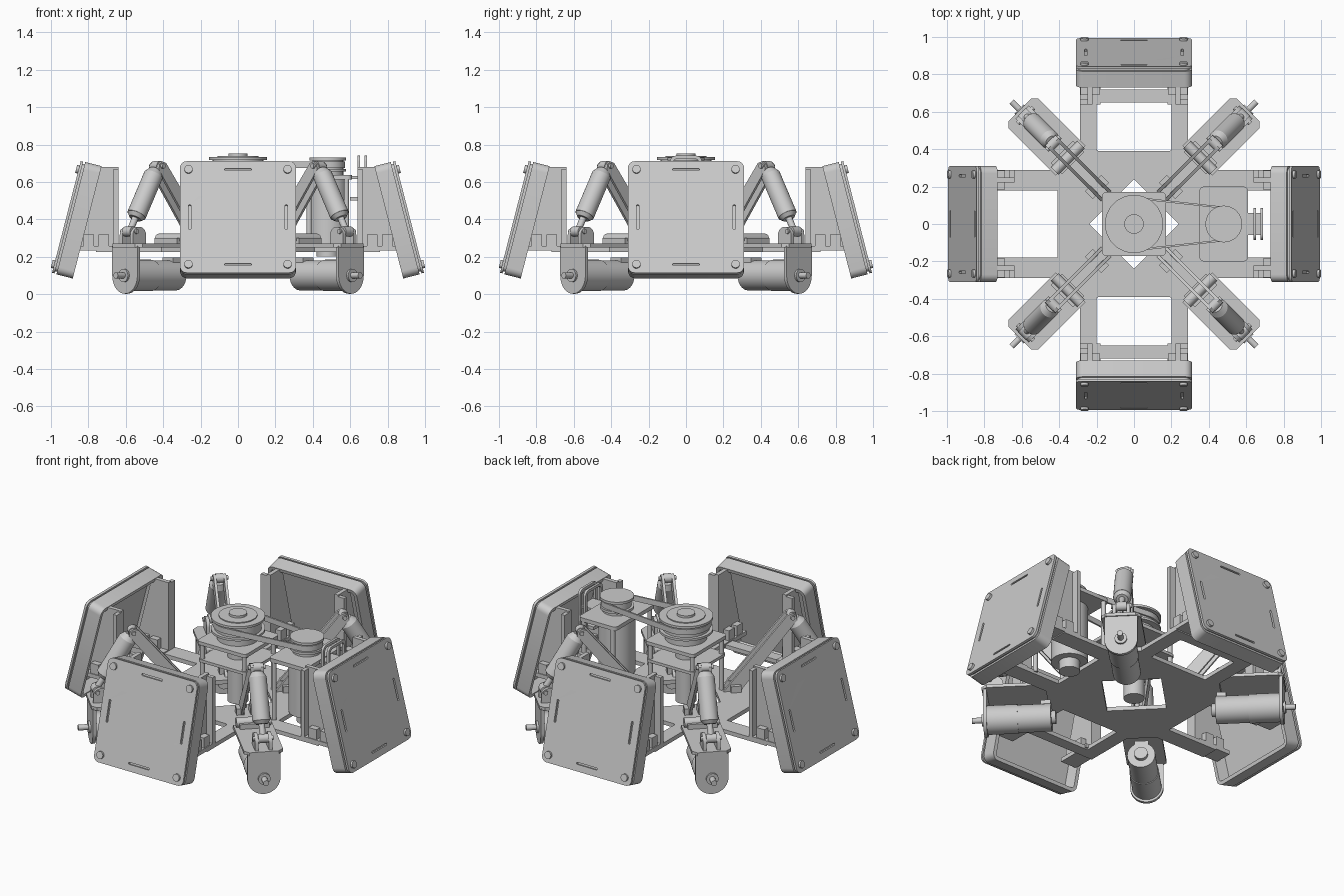
import bpy, bmesh, math
from mathutils import Matrix, Vector

if "Cube" in bpy.data.objects:
    bpy.data.objects.remove(bpy.data.objects["Cube"])

I = Matrix.Identity(4)
SIDE = Matrix(((1, 0, 0, 0), (0, 0, -1, 0), (0, 1, 0, 0), (0, 0, 0, 1)))   # profile drawn in x-z, depth along -y
FACE = Matrix(((0, 0, 1, 0), (1, 0, 0, 0), (0, 1, 0, 0), (0, 0, 0, 1)))    # profile drawn in y-z, depth along +x


def finish(name, bm, M):
    bmesh.ops.transform(bm, matrix=M, verts=bm.verts)
    me = bpy.data.meshes.new(name)
    bm.to_mesh(me)
    bm.free()
    ob = bpy.data.objects.new(name, me)
    bpy.context.collection.objects.link(ob)
    bpy.ops.object.select_all(action='DESELECT')
    ob.select_set(True)
    bpy.context.view_layer.objects.active = ob
    bpy.ops.object.shade_smooth_by_angle(angle=math.radians(35))
    return ob


def box(name, x0, x1, y0, y1, z0, z1, M=I):
    bm = bmesh.new()
    bmesh.ops.create_cube(bm, size=1)
    bmesh.ops.scale(bm, vec=(x1 - x0, y1 - y0, z1 - z0), verts=bm.verts)
    bmesh.ops.translate(bm, vec=((x0 + x1) / 2, (y0 + y1) / 2, (z0 + z1) / 2), verts=bm.verts)
    return finish(name, bm, M)


def cyl(name, p, q, r, M=I, n=32, r2=None):
    p, q = Vector(p), Vector(q)
    d = q - p
    L = Matrix.Translation((p + q) / 2) @ d.to_track_quat('Z', 'Y').to_matrix().to_4x4()
    bm = bmesh.new()
    bmesh.ops.create_cone(bm, cap_ends=True, segments=n, radius1=r, radius2=r if r2 is None else r2, depth=d.length)
    return finish(name, bm, M @ L)


def plate(name, outlines, z0, z1, M=I):
    """Extruded outline; any further outlines are holes."""
    cu = bpy.data.curves.new(name, 'CURVE')
    cu.dimensions, cu.fill_mode, cu.extrude = '2D', 'BOTH', (z1 - z0) / 2
    for pts in outlines:
        s = cu.splines.new('POLY')
        s.points.add(len(pts) - 1)
        for pt, c in zip(s.points, pts):
            pt.co = (c[0], c[1], 0, 1)
        s.use_cyclic_u = True
    tmp = bpy.data.objects.new(name + "_outline", cu)
    bpy.context.collection.objects.link(tmp)
    bpy.context.view_layer.update()
    bm = bmesh.new()
    bm.from_mesh(tmp.evaluated_get(bpy.context.evaluated_depsgraph_get()).to_mesh())
    bpy.data.objects.remove(tmp)
    bmesh.ops.remove_doubles(bm, verts=bm.verts, dist=1e-5)
    bmesh.ops.recalc_face_normals(bm, faces=bm.faces)
    return finish(name, bm, M @ Matrix.Translation((0, 0, (z0 + z1) / 2)))


def rr(hx, hy, r, cx=0, cy=0, n=5):
    """Rounded rectangle outline."""
    out = []
    for k, (sx, sy) in enumerate(((1, 1), (-1, 1), (-1, -1), (1, -1))):
        for i in range(n + 1):
            a = math.pi / 2 * (k + i / n)
            out.append((cx + sx * (hx - r) + r * math.cos(a), cy + sy * (hy - r) + r * math.sin(a)))
    return out


def rotz(deg):
    return Matrix.Rotation(math.radians(deg), 4, 'Z')


# Cross-shaped chassis plate with windows and a diamond opening
quarter = [(.76, -.29), (.76, -.18), (.41, -.18), (.41, .18), (.76, .18), (.76, .29), (.41, .29), (.29, .41),
           (.29, .72), (-.29, .72), (-.29, .41), (-.41, .29)]
outline = quarter + [(-x, -y) for x, y in quarter]
chassis_holes = [rr(.2, .13, .012, 0, s * .52) for s in (1, -1)] + [[(.24, 0), (0, .24), (-.24, 0), (0, -.24)]]
plate("chassis_plate", [outline] + chassis_holes, .225, .25)


def armour(M):
    s, c = .249, .9685
    A = M @ Matrix(((0, -s, c, .85), (1, 0, 0, 0), (0, c, s, .395), (0, 0, 0, 1)))
    # hollow tray, open toward the robot
    bm = bmesh.new()
    f = bm.faces.new([bm.verts.new((x, y, -.045)) for x, y in rr(.31, .31, .04)])
    ext = bmesh.ops.extrude_face_region(bm, geom=[f])
    top = [v for v in ext['geom'] if isinstance(v, bmesh.types.BMVert)]
    bmesh.ops.translate(bm, vec=(0, 0, .09), verts=top)
    bmesh.ops.recalc_face_normals(bm, faces=bm.faces)
    back = min((g for g in bm.faces if len(g.verts) > 4), key=lambda g: g.calc_center_median().z)
    bmesh.ops.inset_region(bm, faces=[back], thickness=.022)
    r = bmesh.ops.inset_region(bm, faces=[back], thickness=.012)
    bmesh.ops.translate(bm, vec=(0, 0, .07), verts=back.verts)
    finish("armour_tray", bm, A)
    # outer cover with slots
    slots = [rr(.072, .006, .0055, 0, t * .262) for t in (1, -1)] + [rr(.006, .068, .0055, t * .258, 0) for t in (1, -1)]
    plate("armour_cover", [rr(.31, .308, .035)] + slots, .056, .070, A)
    plate("armour_seal", [rr(.296, .296, .03)], .044, .057, A)
    for u in (-.265, .265):
        for v in (-.262, .262):
            cyl("armour_screw", (u, v, .065), (u, v, .083), .022, A, 20)
    # gussets and feet tying the panel to the chassis
    for t in (-1, 1):
        y = t * .235
        plate("armour_gusset", [[(.64, .25), (.64, .68), (.755, .68), (.865, .25)]], -y - .013, -y + .013, M @ SIDE)
        box("gusset_flange", .64, .665, min(y, t * .29), max(y, t * .29), .25, .67, M)
        box("gusset_foot", .64, .86, y - .055, y + .055, .232, .257, M)
        for x in (.69, .77):
            box("gusset_tab", x, x + .055, y - .05, y + .05, .257, .32, M)


def drive_unit(M):
    # hinged swing pad
    pad = [(.48, -.113), (.834, -.113), (.863, -.085), (.863, .085), (.834, .113), (.48, .113)]
    plate("swing_pad", [pad], .25, .27, M)
    box("hinge_block", .46, .545, -.085, .085, .265, .30, M)
    cyl("hinge_pin", (.5, -.1, .295), (.5, .1, .295), .028, M)
    for t in (-1, 1):
        box("hinge_lug", .25, .31, t * .04 - .022, t * .04 + .022, .25, .29, M)
    # wheel motor with its round-bottomed mount
    arc = [(-.095 * math.cos(a), .1 - .098 * math.sin(a)) for a in [math.pi * i / 20 for i in range(21)]]
    plate("motor_mount", [arc + [(.095, .258), (-.095, .258)]], .836, .856, M @ FACE)
    cyl("motor_gearbox", (.66, 0, .1), (.838, 0, .1), .084, M, 40)
    cyl("motor_body", (.47, 0, .1), (.66, 0, .1), .08, M, 40)
    cyl("motor_end_cap", (.445, 0, .1), (.47, 0, .1), .038, M)
    box("motor_connector", .475, .53, -.04, .04, .165, .195, M)
    cyl("motor_boss", (.85, 0, .1), (.868, 0, .1), .035, M)
    cyl("motor_shaft", (.86, 0, .1), (.925, 0, .1), .017, M, 20)
    # clevis at the shock foot
    clevis = [(.745, .26), (.845, .26)] + [(.795 + .05 * math.cos(a), .315 + .045 * math.sin(a))
                                          for a in [math.pi * i / 10 for i in range(11)]]
    for t in (-.04, .04):
        plate("shock_clevis", [clevis], t - .01, t + .01, M @ SIDE)
    # shock absorber
    lo, hi = Vector((.82, 0, .335)), Vector((.61, 0, .685))
    at = lo.lerp
    cyl("shock_rod", lo, at(hi, .4), .018, M, 20)
    cyl("shock_lower_collar", at(hi, .2), at(hi, .25), .034, M, r2=.05)
    cyl("shock_body", at(hi, .25), at(hi, .86), .052, M)
    cyl("shock_top_cap", at(hi, .86), at(hi, .94), .052, M, r2=.032)
    cyl("shock_top_eye", (hi.x, -.022, hi.z), (hi.x, .022, hi.z), .027, M, 24)
    cyl("shock_top_pin", (hi.x, -.05, hi.z), (hi.x, .05, hi.z), .013, M, 16)
    cyl("shock_foot_eye", (lo.x, -.03, lo.z), (lo.x, .03, lo.z), .027, M, 24)
    cyl("shock_foot_pin", (lo.x, -.06, lo.z), (lo.x, .06, lo.z), .013, M, 16)
    # sloping arms that carry the shock top
    arm = [(.21, .25), (.31, .25), (.635, .665), (.632, .695), (.61, .71), (.58, .7)]
    for t in (-.03, .03):
        plate("shock_arm", [arm], t - .008, t + .008, M @ SIDE)


for k in range(4):
    armour(rotz(90 * k))
    drive_unit(rotz(90 * k + 45))

# Central turret tower
plate("tower_top_plate", [rr(.17, .17, .02)], .57, .592)
plate("tower_mid_plate", [rr(.165, .165, .02)], .46, .478)
for x in (-.145, .145):
    for y in (-.145, .145):
        cyl("tower_post", (x, y, .24), (x, y, .575), .014, n=16)
cyl("tower_column", (0, 0, .2), (0, 0, .6), .06)
cyl("tower_bearing", (0, 0, .42), (0, 0, .46), .09)
cyl("bearing_housing", (0, 0, .592), (0, 0, .655), .12, n=48)
for z, r in ((.64, .155), (.718, .155)):
    cyl("large_pulley_flange", (0, 0, z), (0, 0, z + .014), r, n=64)
cyl("large_pulley_core", (0, 0, .65), (0, 0, .722), .135, n=64)
cyl("large_pulley_rim", (0, 0, .73), (0, 0, .738), .11, n=48)
cyl("large_pulley_hub", (0, 0, .73), (0, 0, .752), .052)

# Turning motor on its stand
YX = .48
plate("yaw_motor_plate", [rr(.13, .2, .025, YX, 0)], .612, .636)
for x in (.38, .58):
    for y in (-.183, .183):
        cyl("yaw_post", (x, y, .24), (x, y, .615), .014, n=16)
cyl("yaw_motor_body", (YX, 0, .26), (YX, 0, .615), .105, n=40)
cyl("yaw_motor_base", (YX, 0, .2), (YX, 0, .26), .06)
cyl("small_pulley_lower", (YX, 0, .655), (YX, 0, .67), .098, n=48)
cyl("small_pulley_core", (YX, 0, .63), (YX, 0, .72), .083, n=48)
cyl("small_pulley_upper", (YX, 0, .715), (YX, 0, .73), .098, n=48)

# Drive belt around both pulleys


def belt_loop(R, r):
    a = math.acos((R - r) / YX)
    big = [a + (2 * math.pi - 2 * a) * i / 40 for i in range(41)]
    small = [-a + 2 * a * i / 24 for i in range(25)]
    return [(R * math.cos(t), R * math.sin(t)) for t in big] + [(YX + r * math.cos(t), r * math.sin(t)) for t in small]


plate("drive_belt", [belt_loop(.145, .092), belt_loop(.134, .082)], .674, .708)

# Twin guard loops beside the turning motor
for x in (.638, .676):
    plate("guard_loop", [rr(.085, .12, .03, 0, .62), rr(.068, .103, .02, 0, .62)], x, x + .015, FACE)
box("guard_bracket", .60, .69, -.06, .06, .50, .52)
box("guard_spacer", .60, .69, -.06, .06, .615, .632)
